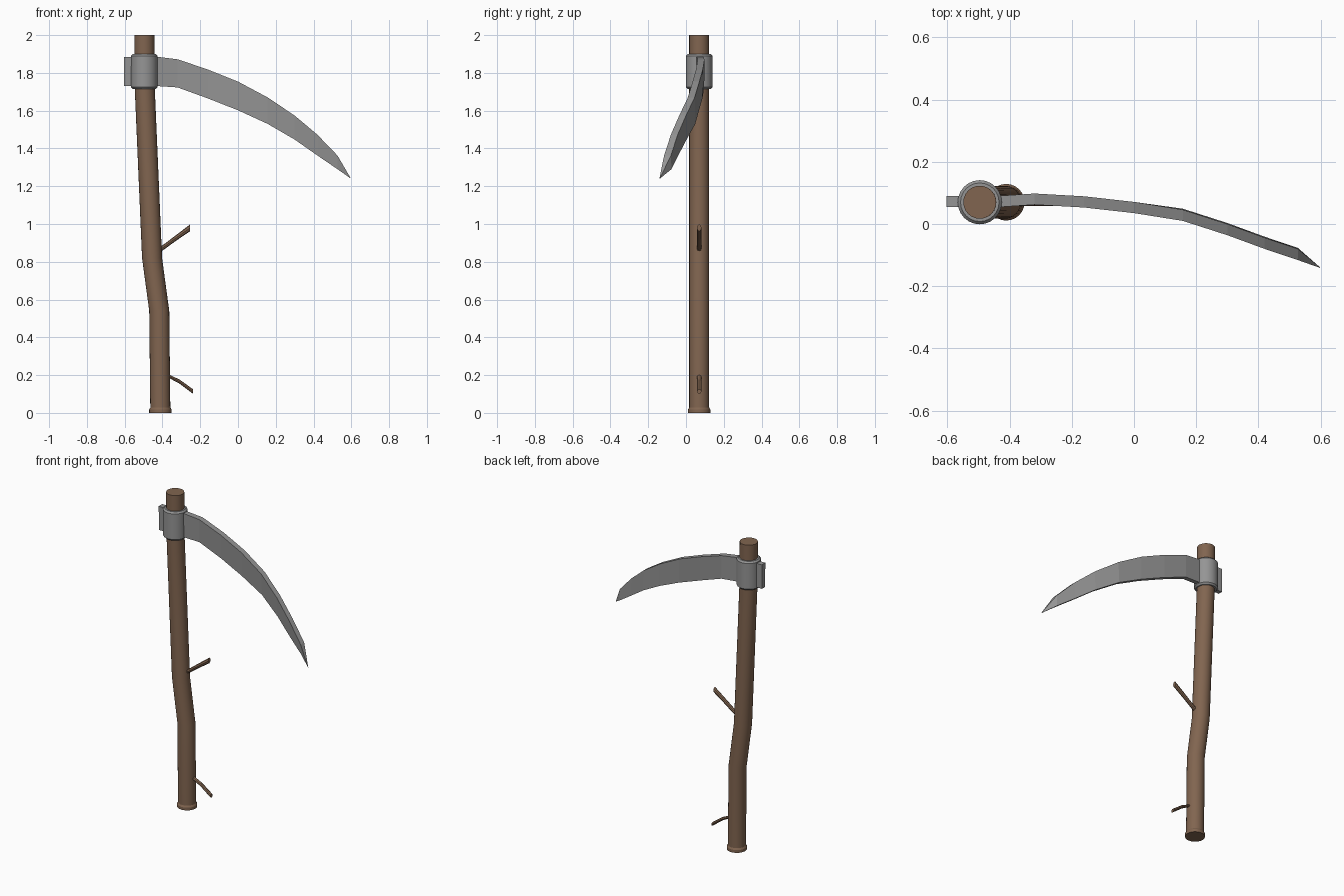
import bpy, bmesh, math
from mathutils import Vector

if "Cube" in bpy.data.objects:
    bpy.data.objects.remove(bpy.data.objects["Cube"])

AXIS_Y = 0.07


def material(name, rgb):
    m = bpy.data.materials.new(name)
    m.use_nodes = True
    m.diffuse_color = (*rgb, 1)
    m.node_tree.nodes["Principled BSDF"].inputs["Base Color"].default_value = (*rgb, 1)
    return m


wood = material("brown wood", (0.22, 0.13, 0.08))
steel = material("grey steel", (0.30, 0.30, 0.30))


def loft(name, rings, mat, smooth=False):
    """Skin a list of equal-length point rings and cap both ends."""
    bm = bmesh.new()
    loops = [[bm.verts.new(p) for p in ring] for ring in rings]
    n = len(loops[0])
    for a, b in zip(loops, loops[1:]):
        for i in range(n):
            j = (i + 1) % n
            bm.faces.new((a[i], a[j], b[j], b[i]))
    bm.faces.new(loops[0][::-1])
    bm.faces.new(loops[-1])
    bmesh.ops.remove_doubles(bm, verts=bm.verts, dist=0.0001)
    bmesh.ops.recalc_face_normals(bm, faces=bm.faces)
    mesh = bpy.data.meshes.new(name)
    bm.to_mesh(mesh)
    bm.free()
    mesh.materials.append(mat)
    obj = bpy.data.objects.new(name, mesh)
    bpy.context.collection.objects.link(obj)
    if smooth:
        bpy.ops.object.select_all(action="DESELECT")
        obj.select_set(True)
        bpy.context.view_layer.objects.active = obj
        bpy.ops.object.shade_smooth_by_angle(angle=math.radians(30))
    return obj


def disc(x, z, r, sides=24):
    """Level ring around the shaft axis."""
    return [Vector((x + r * math.cos(t), AXIS_Y + r * math.sin(t), z))
            for t in (math.tau * i / sides for i in range(sides))]


def upright(x, z, half_y, half_z, sides=8):
    """Ring standing across x, for twigs cut off vertically."""
    return [Vector((x, AXIS_Y + half_y * math.cos(t), z + half_z * math.sin(t)))
            for t in (math.tau * i / sides for i in range(sides))]


# Bent shaft
path = [(-0.411, 0), (-0.417, 0.54), (-0.455, 0.82), (-0.495, 1.75), (-0.496, 2)]
loft("shaft", [disc(x, z, 0.053) for x, z in path], wood, True)

# Foot ring at the bottom of the shaft
foot = [(0, 0.059), (0.018, 0.059), (0.028, 0.053)]
loft("foot_ring", [disc(-0.411, z, r) for z, r in foot], wood, True)

# Collar with chamfered rims
collar = [(1.715, 0.062), (1.725, 0.071), (1.89, 0.071), (1.90, 0.062)]
loft("collar", [disc(-0.496, z, r) for z, r in collar], steel, True)

# Twigs: x, z, half height
upper = [(-0.43, 0.855, 0.014), (-0.39, 0.88, 0.014), (-0.33, 0.925, 0.015), (-0.253, 0.98, 0.018)]
lower = [(-0.40, 0.205, 0.008), (-0.36, 0.191, 0.009), (-0.31, 0.166, 0.011), (-0.238, 0.113, 0.012)]
for name, pts in (("upper_twig", upper), ("lower_twig", lower)):
    loft(name, [upright(x, z, 0.012, h) for x, z, h in pts], wood)

# Curved blade: x, middle y, top z, bottom z
stations = [
    (-0.603, 0.072, 1.885, 1.73), (-0.425, 0.073, 1.885, 1.73),
    (-0.32, 0.08, 1.872, 1.723), (-0.16, 0.071, 1.818, 1.665),
    (0.0, 0.053, 1.754, 1.602), (0.157, 0.028, 1.67, 1.53),
    (0.30, -0.018, 1.574, 1.447), (0.42, -0.062, 1.473, 1.363),
    (0.527, -0.098, 1.362, 1.29), (0.598, -0.14, 1.24, 1.24),
]
rings = []
for i, (x, y, top, bottom) in enumerate(stations):
    t = 0.018 if i < len(stations) - 1 else 0.001
    lean = 0.005 if 4 < i < len(stations) - 1 else 0
    rings.append([Vector((x, y - t, top)), Vector((x, y + t, top)),
                  Vector((x, y + t * 0.9 + lean, bottom)), Vector((x, y - t * 0.7 + lean, bottom))])
loft("blade", rings, steel)
